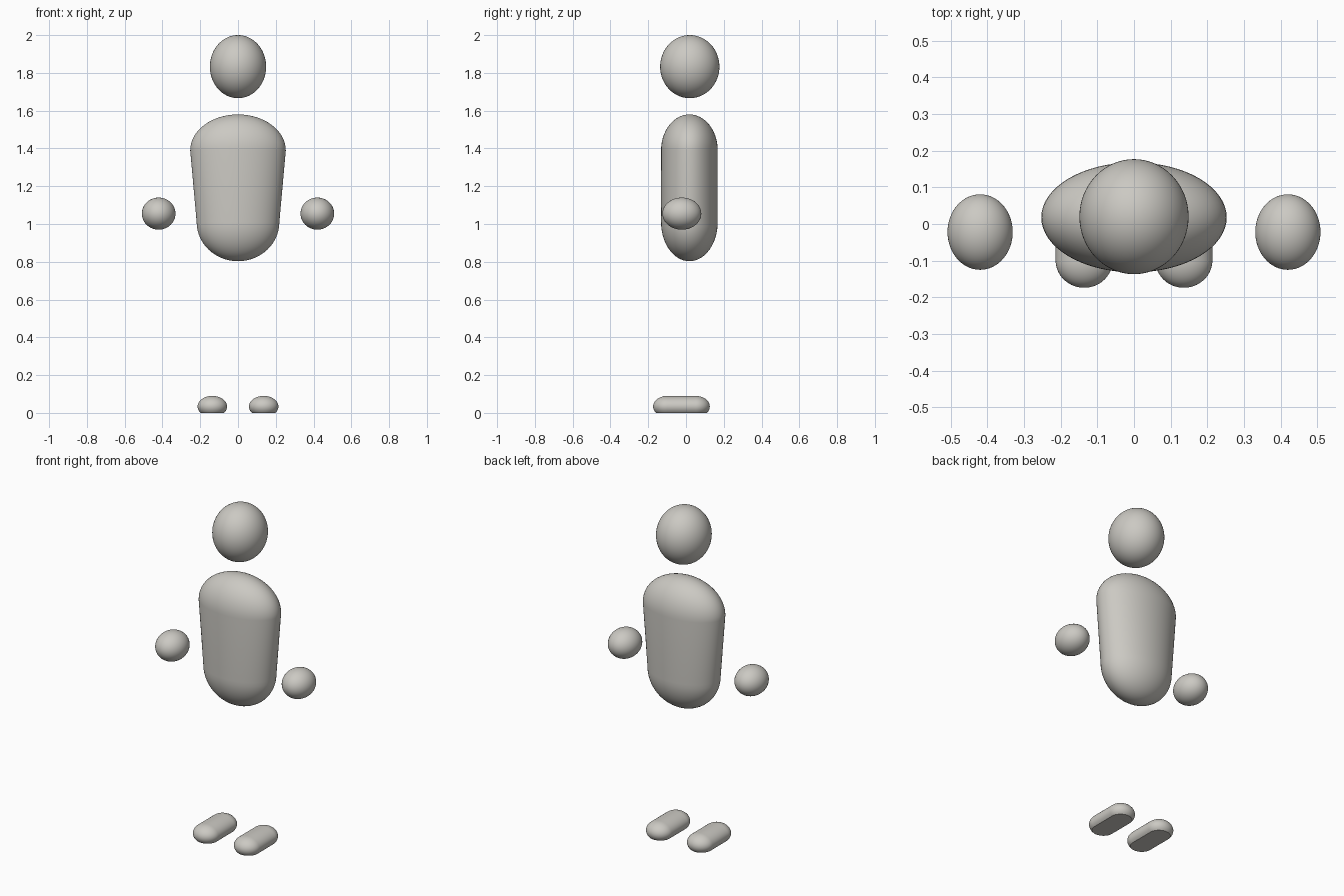
import bpy, bmesh, math
from mathutils import Matrix, Vector

if "Cube" in bpy.data.objects:
    bpy.data.objects.remove(bpy.data.objects["Cube"])

grey = bpy.data.materials.new("warm_grey")
grey.diffuse_color = (0.6, 0.585, 0.545, 1.0)
grey.use_nodes = True
grey.node_tree.nodes["Principled BSDF"].inputs["Base Color"].default_value = grey.diffuse_color

SEG = 64


def capsule(bm, low, high, caps=14):
    """Loft along z; low/high = (equator z, rx, ry, cap height)."""
    rings = []
    for (z, rx, ry, rz), start in ((low, -90), (high, 0)):
        for i in range(caps + 1):
            a = math.radians(start + 90 * i / caps)
            if abs(math.cos(a)) > 1e-6:
                rings.append((z + rz * math.sin(a), rx * math.cos(a), ry * math.cos(a)))
    loops = [[bm.verts.new((rx * math.cos(2 * math.pi * k / SEG),
                            ry * math.sin(2 * math.pi * k / SEG), z))
              for k in range(SEG)] for z, rx, ry in rings]
    for a, b in zip(loops, loops[1:]):
        for k in range(SEG):
            n = (k + 1) % SEG
            bm.faces.new((a[k], a[n], b[n], b[k]))
    # close both poles
    bottom = bm.verts.new((0, 0, low[0] - low[3]))
    top = bm.verts.new((0, 0, high[0] + high[3]))
    for k in range(SEG):
        n = (k + 1) % SEG
        bm.faces.new((bottom, loops[0][n], loops[0][k]))
        bm.faces.new((top, loops[-1][k], loops[-1][n]))


def finish(name, bm, location):
    bmesh.ops.recalc_face_normals(bm, faces=bm.faces)
    mesh = bpy.data.meshes.new(name)
    bm.to_mesh(mesh)
    bm.free()
    mesh.materials.append(grey)
    obj = bpy.data.objects.new(name, mesh)
    obj.location = location
    bpy.context.collection.objects.link(obj)
    bpy.ops.object.select_all(action='DESELECT')
    obj.select_set(True)
    bpy.context.view_layer.objects.active = obj
    bpy.ops.object.shade_smooth_by_angle(angle=math.radians(30))
    return obj


def ellipsoid(name, location, radii):
    bm = bmesh.new()
    bmesh.ops.create_uvsphere(bm, u_segments=SEG, v_segments=32, radius=1)
    bmesh.ops.scale(bm, vec=radii, verts=bm.verts)
    return finish(name, bm, location)


# head
ellipsoid("head", (0, 0.02, 1.833), (0.149, 0.157, 0.167))

# torso: oval capsule, wider at the shoulders
bm = bmesh.new()
capsule(bm, (1.01, 0.219, 0.15, 0.207), (1.39, 0.253, 0.15, 0.19))
finish("torso", bm, (0, 0.018, 0))

for side, x in (("left", 1), ("right", -1)):
    # floating hand
    ellipsoid(side + "_hand", (0.42 * x, -0.022, 1.055), (0.089, 0.103, 0.085))

    # foot: flattened capsule along y with a flat sole
    bm = bmesh.new()
    capsule(bm, (-0.075, 0.078, 0.056, 0.075), (0.075, 0.078, 0.056, 0.075))
    bmesh.ops.rotate(bm, matrix=Matrix.Rotation(math.radians(-90), 3, 'X'), verts=bm.verts)
    bmesh.ops.translate(bm, vec=(0, 0, 0.034), verts=bm.verts)
    cut = bmesh.ops.bisect_plane(bm, geom=bm.verts[:] + bm.edges[:] + bm.faces[:],
                                 plane_co=Vector((0, 0, 0)), plane_no=Vector((0, 0, 1)),
                                 clear_inner=True)
    bmesh.ops.holes_fill(bm, edges=[e for e in cut["geom_cut"]
                                    if isinstance(e, bmesh.types.BMEdge)], sides=0)
    finish(side + "_foot", bm, (0.136 * x, -0.024, 0))
